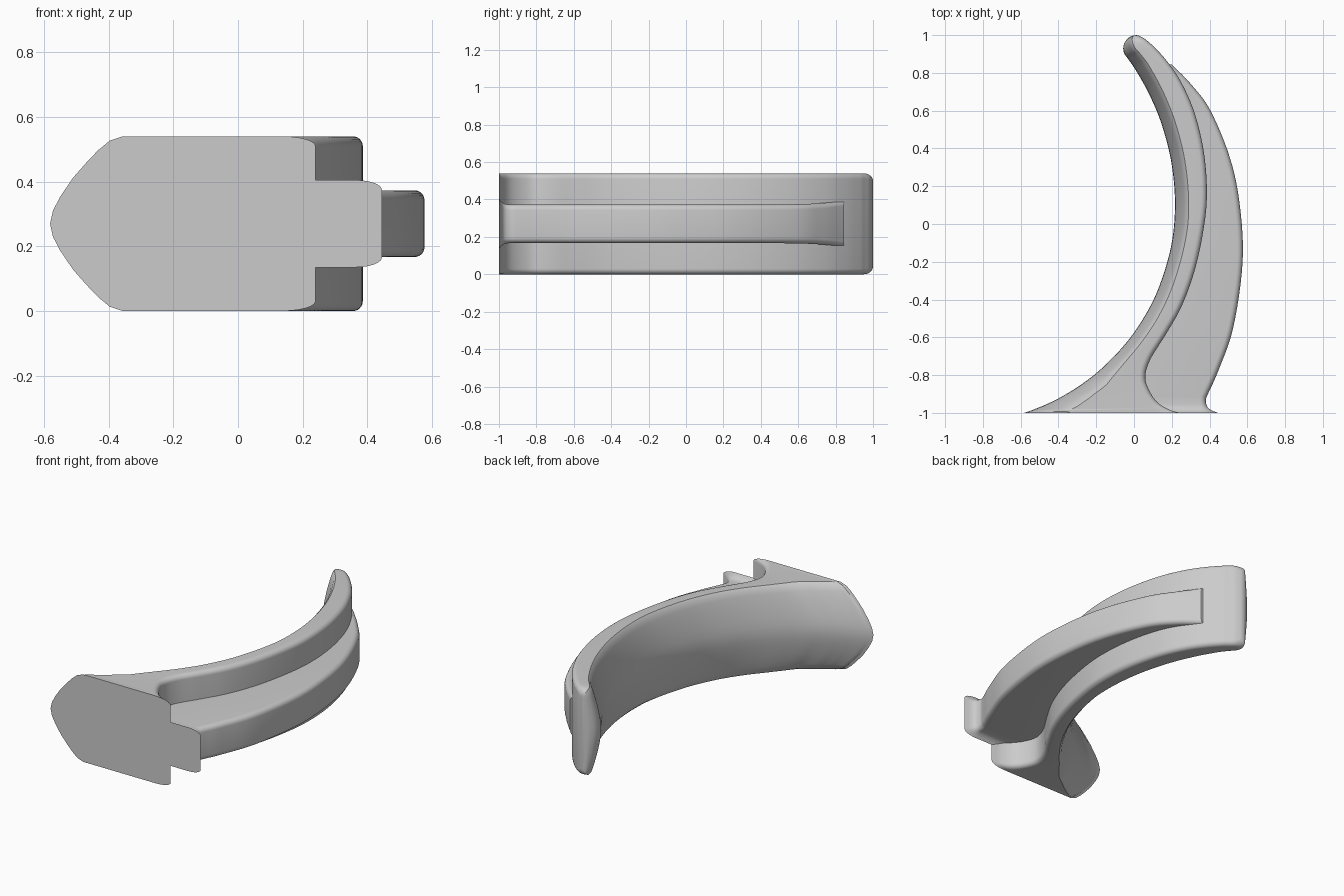
import bpy, bmesh, math
from mathutils import Vector

cube = bpy.data.objects.get("Cube")
if cube:
    bpy.data.objects.remove(cube, do_unlink=True)

MID = 0.27          # mid height of the symmetric part
FILLET = 0.03       # rounding on the outer edges
CROWN = 0.072       # depth of the bulged inner face
CROWN_PROFILE = [(0, 0), (.04, .15), (.14, .31), (.32, .53), (.5, .7), (.66, .84), (.82, .95), (1, 1)]

grey = bpy.data.materials.new("plain grey")
grey.use_nodes = True
colour = (0.6, 0.6, 0.6, 1)
grey.diffuse_color = colour
grey.node_tree.nodes["Principled BSDF"].inputs["Base Color"].default_value = colour


def smooth_rows(rows, steps=6):
    """Spline through the stations."""
    rows = [Vector(r) for r in rows]
    pts = [rows[0] * 2 - rows[1]] + rows + [rows[-1] * 2 - rows[-2]]
    result = []
    for a, b, c, d in zip(pts, pts[1:], pts[2:], pts[3:]):
        for i in range(steps):
            t = i / steps
            result.append(b + (c - a) * (t / 2) + (a * 2 - b * 5 + c * 4 - d) * (t * t / 2)
                          + (b * 3 - a - c * 3 + d) * (t ** 3 / 2))
    return result + [rows[-1]]


def oblique(rows, i, k, across):
    """Sine of the angle between a side curve and the station line."""
    a, b = rows[max(i - 1, 0)], rows[min(i + 1, len(rows) - 1)]
    along = Vector((b[k] - a[k], b[k + 1] - a[k + 1]))
    if along.length < 1e-6:
        return 1
    return max(abs(along.normalized().cross(across)), 0.15)


def section(rows, i, crowned):
    """Closed ring: inner side upward, then outer side downward."""
    ix, iy, ox, oy, half = rows[i]
    inner, outer = Vector((ix, iy)), Vector((ox, oy))
    width = (outer - inner).length
    across = (outer - inner).normalized()
    upper_in, upper_out = [(0, half)], []
    if crowned:
        depth = min(CROWN / oblique(rows, i, 0, across), width * 0.45)
        upper_in = [(u * depth, z * half) for u, z in CROWN_PROFILE]
    radius = min(FILLET / oblique(rows, i, 2, across), width * 0.45)
    for k in range(7):
        a = math.pi / 2 * (1 - k / 6)
        upper_out.append((width - radius * (1 - math.cos(a)), half - FILLET * (1 - math.sin(a))))
    lower_in = [(u, -z) for u, z in reversed(upper_in) if z > 0]
    lower_out = [(u, -z) for u, z in reversed(upper_out)]
    ring = lower_in + upper_in + upper_out + lower_out
    return [(*(inner + across * u), MID + z) for u, z in ring]


def loft(name, stations, crowned):
    rows = smooth_rows(stations)
    bm = bmesh.new()
    rings = [[bm.verts.new(p) for p in section(rows, i, crowned)] for i in range(len(rows))]
    for r, s in zip(rings, rings[1:]):
        for k in range(len(r)):
            n = (k + 1) % len(r)
            bm.faces.new((r[k], r[n], s[n], s[k]))
    bm.faces.new(rings[0])
    bm.faces.new(rings[-1])
    bmesh.ops.recalc_face_normals(bm, faces=bm.faces)
    mesh = bpy.data.meshes.new(name)
    bm.to_mesh(mesh)
    bm.free()
    mesh.materials.append(grey)
    obj = bpy.data.objects.new(name, mesh)
    bpy.context.collection.objects.link(obj)
    bpy.ops.object.select_all(action="DESELECT")
    obj.select_set(True)
    bpy.context.view_layer.objects.active = obj
    bpy.ops.object.shade_smooth_by_angle(angle=math.radians(35))
    return obj


def inner_x(y):
    """Concave inner side: two arcs meeting at y = 0.1."""
    r = 1.157 if y < 0.1 else 1.33
    return 0.217 - r + math.sqrt(r * r - (y - 0.1) ** 2)


# Curved body: inner y, then outer point of each station
pairs = [(-1, .24, -1), (-.985, .18, -.98), (-.95, .12, -.94), (-.91, .075, -.87),
         (-.85, .06, -.8), (-.77, .09, -.71), (-.65, .165, -.59), (-.52, .25, -.44),
         (-.35, .32, -.25), (-.12, .368, -.03), (.1, .386, .16), (.32, .37, .38),
         (.52, .32, .59), (.68, .25, .75), (.8, .18, .855), (.87, .115, .93)]
body = [(inner_x(y), y, ox, oy, MID) for y, ox, oy in pairs]
# Rounded tip
body += [(-.05, .9, .085, .957, MID), (-.057, .93, .06, .978, .268),
         (-.05, .96, .04, .99, .262), (-.03, .985, .022, .998, .25),
         (-.008, .997, .01, 1, .235)]
loft("curved_body", body, True)

# Outer rib with a flared foot, its inner side buried in the body
T = 0.103
rib = [(0, -1, .445, -1, .135), (0, -.985, .408, -.985, .117), (0, -.965, .387, -.965, .106),
       (0, -.93, .381, -.93, T), (.01, -.89, .396, -.89, T), (.03, -.78, .445, -.78, T),
       (.14, -.55, .525, -.55, T), (.26, -.2, .575, -.2, T), (.3, .1, .56, .1, T),
       (.29, .35, .508, .35, T), (.22, .6, .405, .6, .105), (.15, .75, .302, .74, .112),
       (.1, .85, .2, .845, .125)]
loft("outer_rib", rib, False)
